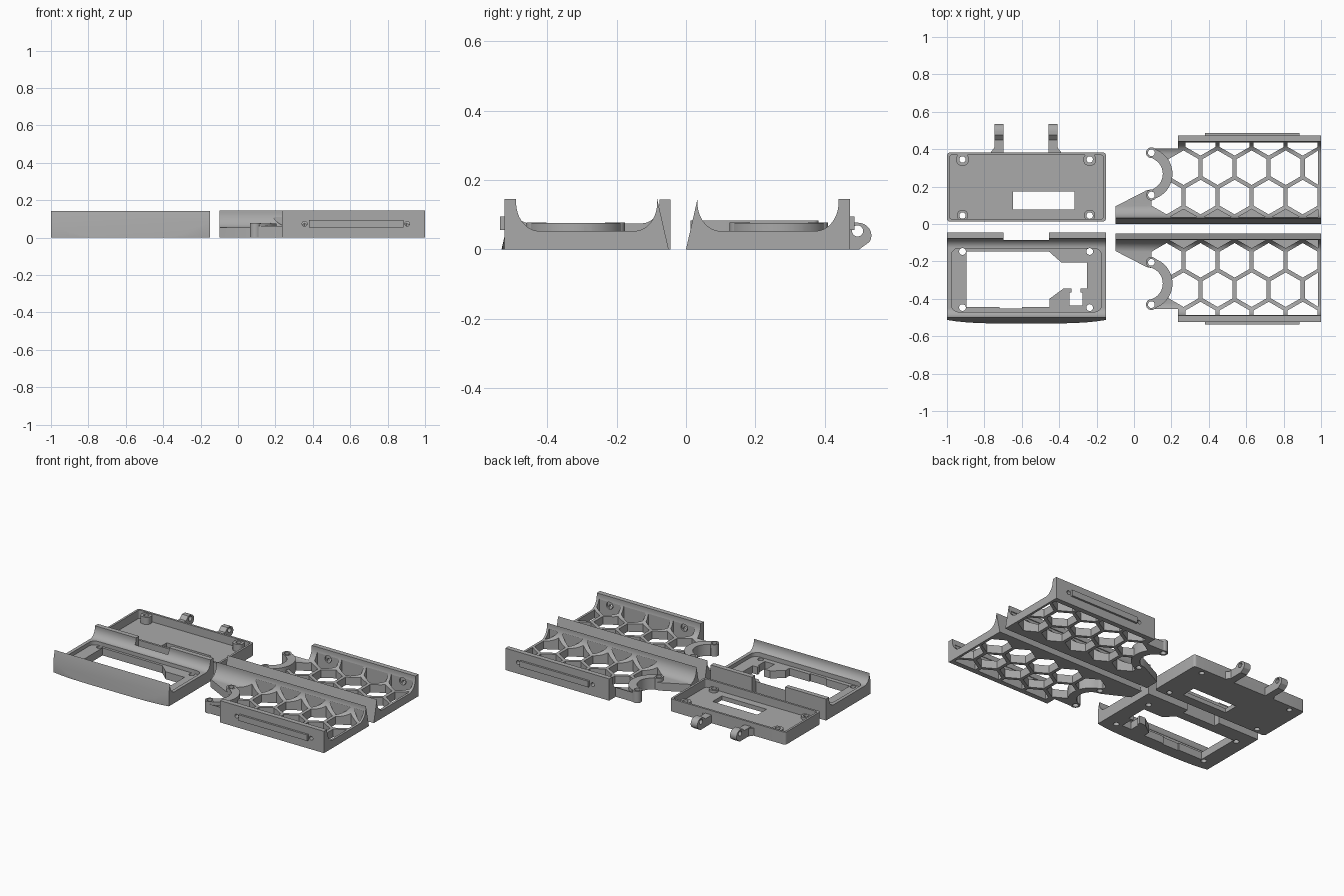
import bpy, bmesh, math
from mathutils import Vector

cube = bpy.data.objects.get("Cube")
if cube:
    bpy.data.objects.remove(cube, do_unlink=True)

grey = bpy.data.materials.new("grey plastic")
grey.use_nodes = True
GREY = (0.4, 0.4, 0.4, 1)
grey.diffuse_color = GREY
grey.node_tree.nodes["Principled BSDF"].inputs["Base Color"].default_value = GREY


# ---------- helpers ----------
def make(name, *prisms):
    """Object from prisms: (points, start, end, axis), extruded along z, x or y."""
    bm = bmesh.new()
    for pts, a, b, axis in prisms:
        def at(p, h):
            return {"z": (p[0], p[1], h), "x": (h, p[0], p[1]), "y": (p[0], h, p[1])}[axis]
        low = [bm.verts.new(at(p, a)) for p in pts]
        high = [bm.verts.new(at(p, b)) for p in pts]
        bm.faces.new(low)
        bm.faces.new(high)
        for i in range(len(pts)):
            j = (i + 1) % len(pts)
            bm.faces.new((low[i], low[j], high[j], high[i]))
    bmesh.ops.recalc_face_normals(bm, faces=bm.faces)
    mesh = bpy.data.meshes.new(name)
    bm.to_mesh(mesh)
    bm.free()
    mesh.materials.append(grey)
    ob = bpy.data.objects.new(name, mesh)
    bpy.context.collection.objects.link(ob)
    return ob


def boolean(ob, op, *prisms):
    """Apply a boolean with a temporary tool, then remove the tool."""
    for prism in prisms:
        tool = make("tool", prism)
        mod = ob.modifiers.new("bool", "BOOLEAN")
        mod.operation, mod.solver, mod.object = op, "EXACT", tool
        bpy.context.view_layer.objects.active = ob
        bpy.ops.object.modifier_apply(modifier=mod.name)
        bpy.data.objects.remove(tool, do_unlink=True)


def arc(cx, cy, r, a0, a1, n=14, ry=None):
    ry = ry or r
    out = []
    for i in range(n + 1):
        t = math.radians(a0 + (a1 - a0) * i / n)
        out.append((cx + r * math.cos(t), cy + ry * math.sin(t)))
    return out


def circle(cx, cy, r, n=28):
    return arc(cx, cy, r, 0, 360 - 360 / n, n - 1)


def rect(x0, x1, y0, y1):
    return [(x0, y0), (x1, y0), (x1, y1), (x0, y1)]


def rounded(x0, x1, y0, y1, r):
    return (arc(x1 - r, y1 - r, r, 0, 90, 6) + arc(x0 + r, y1 - r, r, 90, 180, 6)
            + arc(x0 + r, y0 + r, r, 180, 270, 6) + arc(x1 - r, y0 + r, r, 270, 360, 6))


def cradle(y0, y1, floor, top, wall, run):
    """Channel section with curved inner corners."""
    rise = top - 0.01 - floor
    left = arc(y0 + wall + run, top - 0.01, run, 270, 180, 14, rise)
    right = arc(y1 - wall - run, top - 0.01, run, 360, 270, 14, rise)
    return ([(y0, 0), (y1, 0), (y1, top), (y1 - wall, top)] + right + left
            + [(y0 + wall, top)])


def smooth(ob):
    bpy.ops.object.select_all(action="DESELECT")
    ob.select_set(True)
    bpy.context.view_layer.objects.active = ob
    bpy.ops.object.shade_smooth_by_angle(angle=math.radians(25))


# ---------- honeycomb grip halves ----------
TOP = 0.145
RING = (0.066, 0.268)
BOSSES = [(0.093, 0.155), (0.093, 0.381)]
grip = make("rear_honeycomb_grip", (cradle(0, 0.473, 0.053, TOP, 0.033, 0.066), -0.1, 1, "x"))
outline = ([(1, 0), (1, 0.473), (0.235, 0.473), (0.235, 0.404), (0.1, 0.404)]
           + arc(*RING, 0.088, 68, -68)
           + [(0.067, 0.18), (-0.1, 0.094), (-0.1, 0)])
boolean(grip, "INTERSECT", (outline, -0.1, 0.3, "z"))


def hexagon(cx, cy):
    pts = arc(cx, cy, 0.0924, 30, 330, 5)
    return [(min(x, 0.985), min(max(y, 0.03), 0.44)) for x, y in pts]


PITCH = 0.182
for k in range(5):
    x = 0.265 + PITCH * k
    boolean(grip, "DIFFERENCE", (hexagon(x, 0.301), -0.1, 0.11, "z"))
    boolean(grip, "DIFFERENCE", (hexagon(x, -0.013), 0.03, 0.11, "z"))
    boolean(grip, "DIFFERENCE", (hexagon(x - PITCH / 2, 0.144), -0.1, 0.11, "z"))
    if k:
        boolean(grip, "DIFFERENCE", (hexagon(x - PITCH / 2, 0.458), -0.1, 0.11, "z"))

# curved collar with two screw bosses
collar = arc(*RING, 0.14, -68, 68) + arc(*RING, 0.088, 68, -68)
boolean(grip, "UNION", (collar, 0, 0.076, "z"))
for bx, by in BOSSES:
    boolean(grip, "UNION", (circle(bx, by, 0.029), 0, 0.078, "z"))
for bx, by in BOSSES:
    boolean(grip, "DIFFERENCE", (circle(bx, by, 0.018), -0.1, 0.2, "z"))

# side rail and countersunk rail screws
boolean(grip, "UNION", (rect(0.38, 0.885, 0.055, 0.095), 0.46, 0.486, "y"))
for x in (0.356, 0.905):
    boolean(grip, "DIFFERENCE", (circle(x, 0.074, 0.013), 0.38, 0.6, "y"),
            (circle(x, 0.085, 0.024), 0.38, 0.45, "y"))

# mirrored front half
front = grip.copy()
front.data = grip.data.copy()
front.name = "front_honeycomb_grip"
bpy.context.collection.objects.link(front)
for v in front.data.vertices:
    v.co = Vector((v.co.x, -0.05 - v.co.y, v.co.z))
front.data.flip_normals()

# ---------- tray with hinge lugs ----------
tray = make("electronics_tray", (rounded(-1, -0.15, 0.013, 0.382, 0.016), 0, 0.083, "z"))
boolean(tray, "DIFFERENCE", (rounded(-0.986, -0.164, 0.027, 0.368, 0.012), 0.028, 0.2, "z"))
SCREW_X = (-0.917, -0.237)
for x in SCREW_X:
    boolean(tray, "UNION", (rounded(x - 0.033, x + 0.033, 0.313, 0.375, 0.025), 0.01, 0.076, "z"),
            (rounded(x - 0.029, x + 0.029, 0.019, 0.074, 0.024), 0.01, 0.045, "z"))
for x in SCREW_X:
    for y in (0.345, 0.045):
        boolean(tray, "DIFFERENCE", (circle(x, y, 0.017), -0.1, 0.2, "z"))
boolean(tray, "DIFFERENCE", (rect(-0.647, -0.318, 0.077, 0.174), -0.1, 0.2, "z"))

lug = [(0.375, 0), (0.5, 0)] + arc(0.495, 0.04, 0.04, -30, 90, 8, 0.037) + [
    (0.475, 0.077), (0.45, 0.055), (0.375, 0.055)]
for x0, side in ((-0.746, -1), (-0.457, 1)):
    x1 = x0 + 0.048
    boolean(tray, "UNION", (lug, x0, x1, "x"))
    edge = x0 if side < 0 else x1
    boolean(tray, "UNION", ([(edge - side * 0.02, 0.376), (edge + side * 0.025, 0.376),
                             (edge, 0.41), (edge - side * 0.02, 0.41)], 0, 0.05, "z"))
    boolean(tray, "DIFFERENCE", (circle(0.495, 0.053, 0.016), x0 - 0.02, x1 + 0.02, "x"))

# ---------- cradle frame with window ----------
frame = make("cradle_frame", (cradle(-0.532, -0.045, 0.075, 0.143, 0.032, 0.05), -1, -0.15, "x"))
bow = [(-1, 0), (-1, -0.513)] + [
    (-0.575 + 0.425 * t / 8, -0.532 + 0.019 * abs(t / 8) ** 4) for t in range(-7, 8)
] + [(-0.15, -0.513), (-0.15, 0)]
boolean(frame, "INTERSECT", (bow, -0.1, 0.3, "z"))
boolean(frame, "DIFFERENCE", (rounded(-0.977, -0.173, -0.47, -0.13, 0.04), 0.05, 0.2, "z"))
window = [(-0.895, -0.147), (-0.455, -0.147), (-0.388, -0.206), (-0.25, -0.206),
          (-0.25, -0.345), (-0.286, -0.345), (-0.286, -0.366), (-0.275, -0.366),
          (-0.275, -0.437), (-0.345, -0.437), (-0.345, -0.366), (-0.334, -0.366),
          (-0.334, -0.345), (-0.377, -0.345), (-0.452, -0.4), (-0.452, -0.443),
          (-0.6, -0.443), (-0.6, -0.451), (-0.72, -0.451), (-0.72, -0.443), (-0.895, -0.443)]
boolean(frame, "DIFFERENCE", (window, -0.1, 0.2, "z"))
boolean(frame, "DIFFERENCE", (rect(-0.698, -0.455, -0.086, 0), -0.1, 0.2, "z"))
for x in SCREW_X:
    for y in (-0.147, -0.447):
        boolean(frame, "DIFFERENCE", (circle(x, y, 0.018), -0.1, 0.2, "z"))

for ob in (grip, front, tray, frame):
    smooth(ob)
